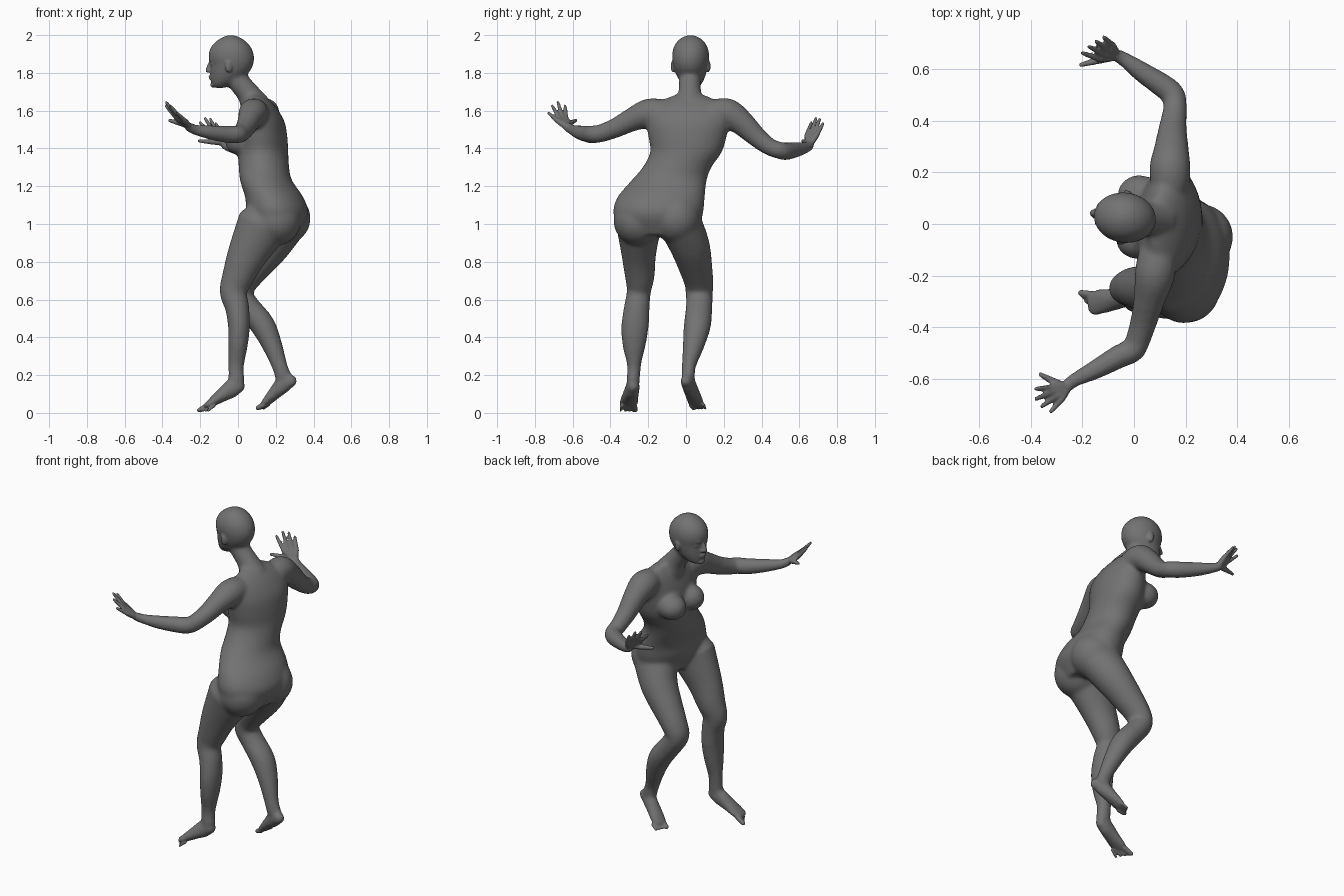
import bpy, bmesh, math
from mathutils import Vector, Matrix

skin = bpy.data.materials.new("dark_grey")
skin.diffuse_color = (0.17, 0.17, 0.17, 1)


def spline(rows, steps=4):
    """Smoothly interpolate between rows of numbers."""
    rows = [Vector(r) for r in rows]
    out = []
    for i in range(len(rows) - 1):
        a, b = rows[max(i - 1, 0)], rows[i]
        c, d = rows[i + 1], rows[min(i + 2, len(rows) - 1)]
        for k in range(steps):
            t = k / steps
            out.append(b + (c - a) * (t / 2) + (a * 2 - b * 5 + c * 4 - d) * (t * t / 2)
                       + (b * 3 - a - c * 3 + d) * (t ** 3 / 2))
    return out + [rows[-1]]


def loft(bm, rows, side=(0, 1, 0), flat=False, n=24):
    """Rounded tube through rows of x, y, z, side radius, front radius."""
    rows = spline([tuple(r) if len(r) == 5 else (*r, r[3]) for r in rows])
    cen = [Vector(r[:3]) for r in rows]
    rings = []

    def ring(c, s, f, rs, rf):
        rings.append([bm.verts.new(c + s * rs * math.cos(a) + f * rf * math.sin(a))
                      for a in (2 * math.pi * k / n for k in range(n))])

    last = len(rows) - 1
    for i, r in enumerate(rows):
        t = Vector((0, 0, 1)) if flat else (cen[min(i + 1, last)] - cen[max(i - 1, 0)]).normalized()
        s = Vector(side)
        s = (s - t * s.dot(t)).normalized()
        f = t.cross(s)
        cap = 0 if flat else min(r[3], r[4])
        if i == 0 and cap:
            for o, k in ((0.95, 0.3), (0.6, 0.8)):
                ring(cen[0] - t * cap * o, s, f, r[3] * k, r[4] * k)
        ring(cen[i], s, f, r[3], r[4])
        if i == last and cap:
            for o, k in ((0.6, 0.8), (0.95, 0.3)):
                ring(cen[i] + t * cap * o, s, f, r[3] * k, r[4] * k)
    for a, b in zip(rings, rings[1:]):
        for k in range(n):
            bm.faces.new((a[k], a[(k + 1) % n], b[(k + 1) % n], b[k]))
    bm.faces.new(rings[0][::-1])
    bm.faces.new(rings[-1])


def blob(bm, c, r, yaw=0.0):
    """Ellipsoid with radii r, turned about z."""
    m = Matrix.Translation(c) @ Matrix.Rotation(yaw, 4, 'Z') @ Matrix.Diagonal((*r, 1))
    bmesh.ops.create_uvsphere(bm, u_segments=24, v_segments=16, radius=1, matrix=m)


def fuse(bm, name, voxel, rounds):
    """Melt all overlapping pieces into one smooth skin."""
    bmesh.ops.recalc_face_normals(bm, faces=bm.faces)
    me = bpy.data.meshes.new(name)
    bm.to_mesh(me)
    bm.free()
    ob = bpy.data.objects.new(name, me)
    bpy.context.collection.objects.link(ob)
    rm = ob.modifiers.new("fuse", 'REMESH')
    rm.mode, rm.voxel_size, rm.use_smooth_shade = 'VOXEL', voxel, True
    sm = ob.modifiers.new("soften", 'SMOOTH')
    sm.factor, sm.iterations = 0.5, rounds
    done = bpy.data.meshes.new_from_object(ob.evaluated_get(bpy.context.evaluated_depsgraph_get()))
    ob.modifiers.clear()
    ob.data = done
    return ob


core = bmesh.new()
# torso: front x, back x, low y, high y at each height
torso = [(0.94, .11, .32, -.33, .05), (1.05, .05, .37, -.385, .09), (1.14, .04, .345, -.365, .10),
         (1.23, .012, .285, -.29, .11), (1.30, .005, .27, -.23, .135), (1.38, .0, .265, -.19, .19),
         (1.46, .0, .26, -.20, .215), (1.54, .01, .245, -.21, .23), (1.61, .03, .205, -.20, .22),
         (1.655, .05, .165, -.13, .16), (1.69, .05, .12, -.04, .08)]
loft(core, [((a + b) / 2, (c + d) / 2, z, (d - c) / 2, (b - a) / 2) for z, a, b, c, d in torso],
     side=(.12, 1, 0), flat=True, n=40)
# buttocks and bust
blob(core, (.25, -.05, 1.03), (.135, .13, .135))
blob(core, (.20, -.25, 1.02), (.135, .135, .135))
blob(core, (.02, .11, 1.44), (.085, .08, .075))
blob(core, (.01, -.06, 1.44), (.08, .075, .075))
# neck
loft(core, [(-.03, .025, 1.80, .06), (.01, .02, 1.745, .058), (.055, .02, 1.69, .062), (.09, .02, 1.63, .08)])
# arms
loft(core, [(.14, .15, 1.585, .075), (.14, .22, 1.585, .08), (.145, .29, 1.54, .068), (.15, .37, 1.465, .055),
            (.158, .44, 1.41, .047), (.155, .495, 1.39, .046), (.12, .53, 1.385, .047), (.03, .59, 1.395, .04),
            (-.04, .64, 1.407, .029), (-.07, .655, 1.42, .027)], side=(0, 0, 1))
loft(core, [(.09, -.12, 1.585, .075), (.08, -.20, 1.585, .078), (.06, -.29, 1.55, .062), (.04, -.37, 1.51, .053),
            (.015, -.45, 1.48, .048), (-.005, -.49, 1.475, .047), (-.06, -.515, 1.475, .046),
            (-.15, -.565, 1.485, .038), (-.23, -.605, 1.50, .028), (-.26, -.628, 1.515, .027)], side=(0, 0, 1))
# left leg and foot
loft(core, [(.13, -.25, .99, .12, .14), (.05, -.25, .84, .092, .107), (0, -.245, .72, .078, .085),
            (-.025, -.25, .64, .064, .073), (-.005, -.26, .56, .068, .064), (.005, -.27, .46, .073, .058),
            (0, -.275, .36, .062, .052), (-.01, -.275, .25, .037, .042), (-.008, -.28, .17, .036, .044)])
loft(core, [(.005, -.28, .14, .034, .036), (-.03, -.283, .13, .038, .05), (-.09, -.295, .09, .045, .036),
            (-.14, -.303, .055, .052, .024), (-.17, -.307, .036, .05, .016)])
# right leg and foot
loft(core, [(.23, -.03, 1.0, .115, .13), (.17, .02, .885, .106, .106), (.09, .05, .775, .09, .086),
            (.03, .068, .69, .077, .072), (.01, .07, .63, .072, .066), (.05, .07, .565, .07, .064),
            (.13, .06, .465, .072, .066), (.18, .04, .36, .058, .054), (.22, .015, .25, .038, .042),
            (.24, .012, .19, .036, .044)])
loft(core, [(.282, .0, .17, .032, .034), (.24, .015, .15, .037, .046), (.19, .035, .10, .043, .034),
            (.155, .05, .062, .047, .024), (.135, .058, .042, .045, .016)], side=(.35, 1, 0))

# head: turned slightly, with its own forward and sideways directions
FWD, SIDE = Vector((-.99, .14, 0)), Vector((.14, .99, 0))


def face(f, s, z):
    return Vector((-.04, .025, z)) + FWD * f + SIDE * s


HEAD_YAW = math.atan2(-.14, .99)
skull = [(1.72, .095, .03, .025), (1.735, .10, .0, .048), (1.77, .106, -.06, .07), (1.81, .108, -.105, .085),
         (1.845, .107, -.122, .093), (1.88, .117, -.127, .098), (1.92, .112, -.118, .095), (1.955, .09, -.095, .08),
         (1.982, .055, -.062, .055), (2.0, .018, -.022, .018)]
loft(core, [(*face((a + b) / 2, 0, z), w, (a - b) / 2) for z, a, b, w in skull], side=SIDE, flat=True, n=32)
base = fuse(core, "body_core", .011, 7)

# fine pieces are melted onto the softened core
body = bmesh.new()
body.from_mesh(base.data)
bpy.data.objects.remove(base)
# nose, brow, lips, chin
loft(body, [(*face(.104, 0, 1.86), .009), (*face(.115, 0, 1.835), .011), (*face(.122, 0, 1.812), .014, .012)],
     side=SIDE)
blob(body, face(.098, 0, 1.872), (.016, .05, .012), HEAD_YAW)
blob(body, face(.104, 0, 1.781), (.013, .025, .007), HEAD_YAW)
blob(body, face(.102, 0, 1.769), (.013, .022, .007), HEAD_YAW)
blob(body, face(.088, 0, 1.737), (.02, .026, .016), HEAD_YAW)
for s in (-1, 1):
    blob(body, face(.085, s * .036, 1.847), (.016, .018, .011), HEAD_YAW)  # eye
    blob(body, face(.11, s * .013, 1.81), (.012, .009, .008), HEAD_YAW)  # nostril wing
    blob(body, face(-.005, s * .094, 1.835), (.02, .011, .033), HEAD_YAW - s * .35)  # ear


def hand(wrist, first, last, thumb, tips):
    """Palm between wrist and knuckle row, four fingers and a thumb."""
    wrist, first, last, thumb = map(Vector, (wrist, first, last, thumb))
    for k, tip in enumerate(tips):
        knuckle = first.lerp(last, k / 3)
        tip = Vector(tip)
        start = wrist.lerp(knuckle, .2)
        loft(body, [(*start, .017), (*wrist.lerp(knuckle, .65), .016), (*knuckle, .014)], n=12)
        loft(body, [(*knuckle, .0125), (*knuckle.lerp(tip, .5), .011), (*knuckle.lerp(tip, .93), .0085)], n=12)
    root = wrist.lerp(first, .3)
    loft(body, [(*root, .018), (*root.lerp(thumb, .5), .014), (*root.lerp(thumb, .93), .009)], n=12)


hand((-.065, .652, 1.415), (-.135, .64, 1.472), (-.085, .695, 1.475), (-.215, .615, 1.44),
     [(-.205, .665, 1.54), (-.178, .69, 1.565), (-.15, .71, 1.56), (-.12, .727, 1.535)])
hand((-.255, .628 * -1, 1.512), (-.325, -.635, 1.56), (-.285, -.685, 1.55), (-.37, -.58, 1.55),
     [(-.385, -.64, 1.63), (-.385, -.68, 1.65), (-.362, -.71, 1.63), (-.325, -.73, 1.59)])


def toes(big_root, small_root, big_tip, small_tip):
    """Five toes fanned from the ball of the foot."""
    a, b, c, d = map(Vector, (big_root, small_root, big_tip, small_tip))
    for k in range(5):
        t = k / 4
        r = .0145 if k == 0 else .0105 - .0005 * k
        root, tip = a.lerp(b, t), c.lerp(d, t ** 1.3)
        loft(body, [(*root, r * 1.1), (*root.lerp(tip, .5), r), (*tip, r * .9)], n=12)


toes((-.16, -.275, .04), (-.125, -.338, .04), (-.205, -.268, .014), (-.158, -.346, .012))
toes((.135, .03, .042), (.165, .092, .045), (.105, .04, .026), (.135, .102, .024))

figure = fuse(body, "body", .006, 3)
figure.data.materials.clear()
figure.data.materials.append(skin)
figure.data.polygons.foreach_set("material_index", [0] * len(figure.data.polygons))
